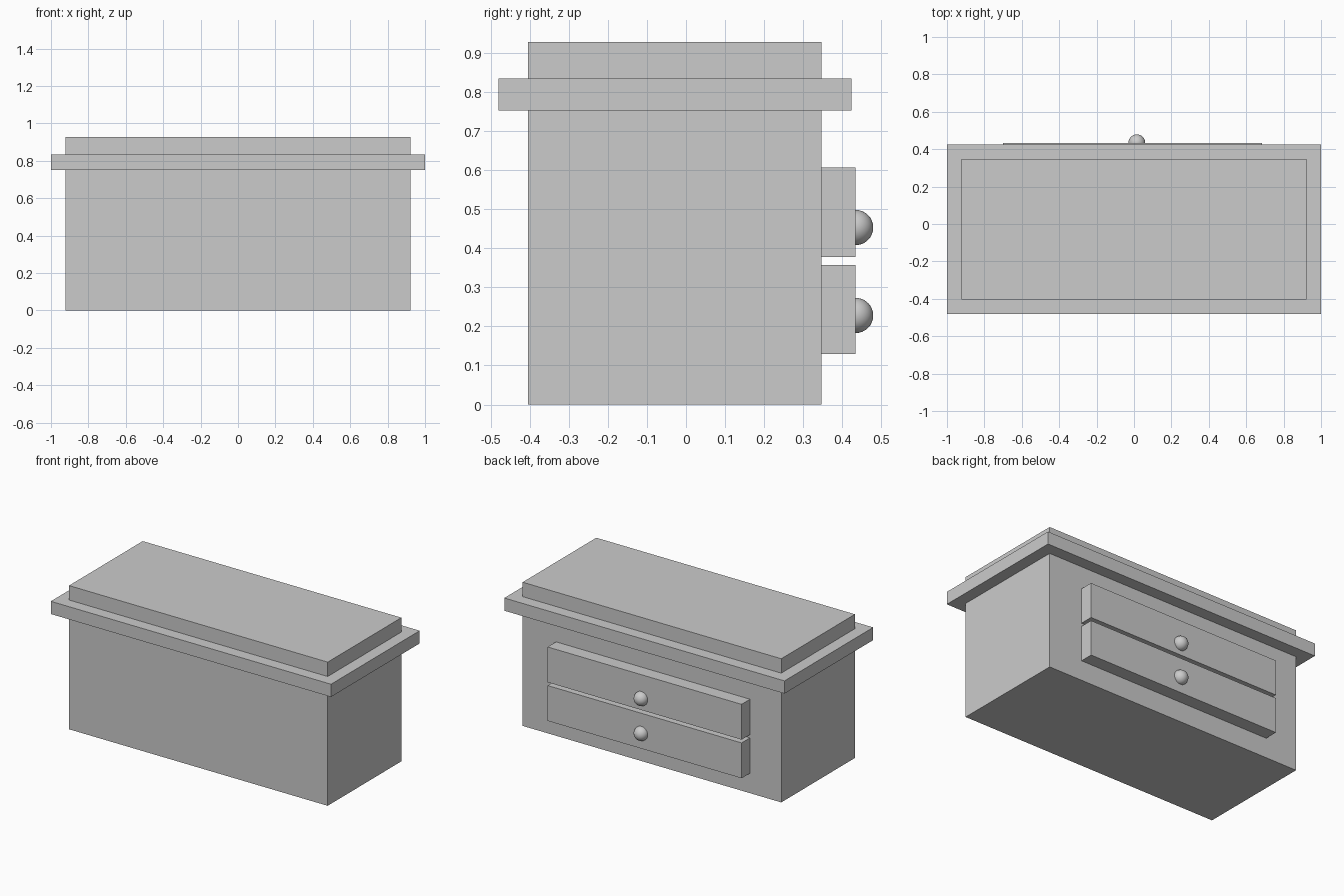
import bpy
import math

if "Cube" in bpy.data.objects:
    bpy.data.objects.remove(bpy.data.objects["Cube"])


def box(name, x, y, z):
    """Box from (min, max) ranges on each axis."""
    bpy.ops.mesh.primitive_cube_add(
        size=1, location=[(a + b) / 2 for a, b in (x, y, z)])
    ob = bpy.context.object
    ob.name = name
    ob.scale = [b - a for a, b in (x, y, z)]
    bpy.ops.object.transform_apply(location=False, rotation=False, scale=True)
    return ob


BODY_X = (-0.923, 0.923)
BODY_Y = (-0.404, 0.347)

# Cabinet body, overhanging slab and raised top
box("cabinet_body", BODY_X, BODY_Y, (0, 0.752))
box("overhanging_slab", (-1, 1), (-0.48, 0.424), (0.752, 0.834))
box("raised_top", BODY_X, BODY_Y, (0.834, 0.927))

# Two drawers on the +y side, each with a round knob
for label, z0, knob_z in (("lower", 0.129, 0.228), ("upper", 0.378, 0.453)):
    box(label + "_drawer", (-0.70, 0.685), (0.347, 0.433), (z0, z0 + 0.228))
    bpy.ops.mesh.primitive_uv_sphere_add(
        segments=32, ring_count=16, radius=0.045, location=(0.015, 0.434, knob_z))
    bpy.context.object.name = label + "_knob"
    bpy.ops.object.shade_smooth_by_angle(angle=math.radians(30))
